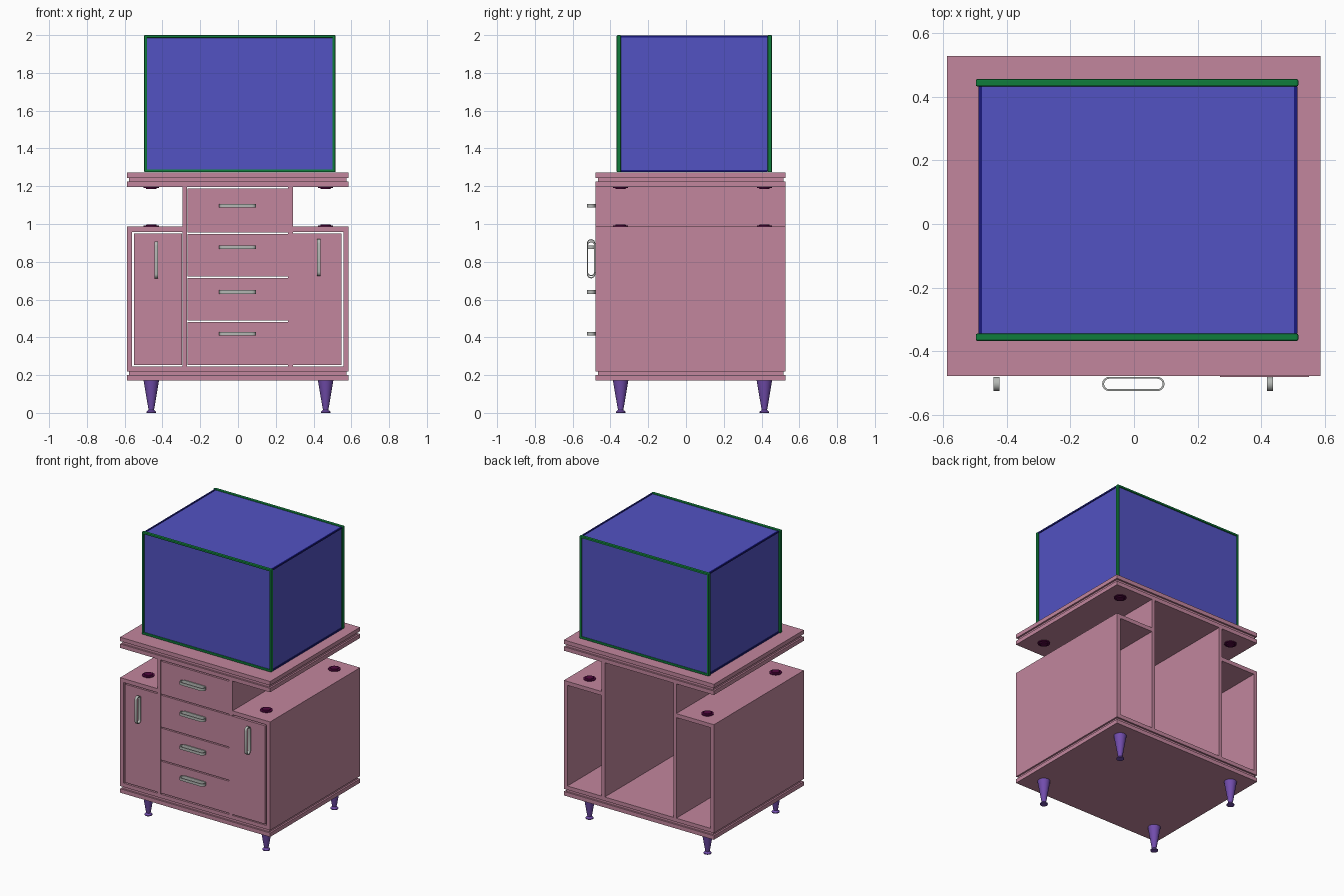
import bpy, bmesh, math
from mathutils import Matrix

cube = bpy.data.objects.get("Cube")
if cube:
    bpy.data.objects.remove(cube, do_unlink=True)


def material(name, r, g, b):
    m = bpy.data.materials.new(name)
    m.use_nodes = True
    m.diffuse_color = (r, g, b, 1)
    m.node_tree.nodes["Principled BSDF"].inputs["Base Color"].default_value = (r, g, b, 1)
    return m


PINK = material("pink_board", 0.54, 0.24, 0.34)
BLUE = material("blue_pane", 0.085, 0.085, 0.54)
NAVY = material("navy_edge", 0.01, 0.01, 0.2)
GREEN = material("green_frame", 0.005, 0.2, 0.045)
PURPLE = material("purple_leg", 0.17, 0.075, 0.42)
PLUM = material("plum_pad", 0.085, 0.002, 0.05)
GREY = material("grey_metal", 0.46, 0.48, 0.46)


def finish(name, bm, mat, smooth=False):
    bmesh.ops.recalc_face_normals(bm, faces=bm.faces)
    me = bpy.data.meshes.new(name)
    bm.to_mesh(me)
    bm.free()
    me.materials.append(mat)
    ob = bpy.data.objects.new(name, me)
    bpy.context.collection.objects.link(ob)
    if smooth:
        bpy.ops.object.select_all(action='DESELECT')
        ob.select_set(True)
        bpy.context.view_layer.objects.active = ob
        bpy.ops.object.shade_smooth_by_angle(angle=math.radians(35))
    return ob


def box(name, x, y, z, mat, bevel=0):
    """Box from (low, high) ranges."""
    bm = bmesh.new()
    bmesh.ops.create_cube(bm, size=1)
    for v in bm.verts:
        v.co = [r[0] if c < 0 else r[1] for c, r in zip(v.co, (x, y, z))]
    if bevel:
        bmesh.ops.bevel(bm, geom=bm.edges[:], offset=bevel, segments=2,
                        profile=0.5, affect='EDGES')
    return finish(name, bm, mat)


def turned(name, profile, x, y, mat, sides=24):
    """Lathe a closed (radius, z) profile about a vertical axis."""
    bm = bmesh.new()
    rings = []
    for r, z in profile:
        rings.append([bm.verts.new((x + r * math.cos(a), y + r * math.sin(a), z))
                      for a in (2 * math.pi * i / sides for i in range(sides))])
    for lo, hi in zip(rings, rings[1:]):
        for i in range(sides):
            j = (i + 1) % sides
            bm.faces.new((lo[i], lo[j], hi[j], hi[i]))
    bm.faces.new(rings[0])
    bm.faces.new(rings[-1])
    return finish(name, bm, mat, True)


def handle(name, x, z, upright=False):
    """Flat band bent into a stadium-shaped loop, standing off the front."""
    length, depth, wall, width, steps = 0.196, 0.045, 0.006, 0.019, 8

    def loop(r, h):
        pts = []
        for side in (1, -1):
            for i in range(steps + 1):
                a = math.pi * (i / steps - 0.5)
                pts.append((side * (length / 2 - depth / 2 + r * math.cos(a)),
                            side * r * math.sin(a), h))
        return [bm.verts.new(p) for p in pts]

    bm = bmesh.new()
    ro, ri, h = depth / 2, depth / 2 - wall, width / 2
    loops = [loop(ro, -h), loop(ro, h), loop(ri, h), loop(ri, -h)]
    n = len(loops[0])
    for k in range(4):
        a, b = loops[k], loops[(k + 1) % 4]
        for i in range(n):
            j = (i + 1) % n
            bm.faces.new((a[i], a[j], b[j], b[i]))
    mat = Matrix.Translation((x, -0.5025, z))
    if upright:
        mat = mat @ Matrix.Rotation(math.pi / 2, 4, 'Y')
    bm.transform(mat)
    return finish(name, bm, GREY, True)


# Overall cabinet extents
X, Y = (-0.588, 0.586), (-0.478, 0.528)
XI, YI = (-0.576, 0.574), (-0.466, 0.516)

# Grooved plinth and grooved table top
box("plinth_lower", X, Y, (0.172, 0.2), PINK)
box("plinth_groove", XI, YI, (0.2, 0.219), PINK)
box("cabinet_floor", X, Y, (0.219, 0.246), PINK)
box("top_lower", X, Y, (1.196, 1.224), PINK)
box("top_groove", XI, YI, (1.224, 1.244), PINK)
box("top_upper", X, Y, (1.244, 1.272), PINK)

# Walls and dividers, open at the back
Z_LOW = (0.246, 0.986)
box("right_wall", (X[0], -0.56), Y, Z_LOW, PINK)
box("left_wall", (0.558, X[1]), Y, Z_LOW, PINK)
box("right_divider", (-0.294, -0.27), Y, (0.246, 1.196), PINK)
box("left_divider", (0.266, 0.292), Y, (0.246, 1.196), PINK)
box("right_shelf_top", (-0.56, -0.294), Y, (0.958, 0.986), PINK)
box("left_shelf_top", (0.292, 0.558), Y, (0.958, 0.986), PINK)

# Doors with narrow gaps round them
FRONT = (-0.477, -0.455)
box("right_door", (-0.55, -0.296), FRONT, (0.254, 0.949), PINK)
box("left_door", (0.27, 0.549), (-0.48, -0.455), (0.254, 0.949), PINK)
handle("right_door_handle", -0.432, 0.81, True)
handle("left_door_handle", 0.427, 0.822, True)

# Four drawer fronts and their handles
drawers = [(0.254, 0.48, 0.42), (0.488, 0.714, 0.64),
           (0.722, 0.947, 0.877), (0.955, 1.187, 1.096)]
for i, (lo, hi, hz) in enumerate(drawers, 1):
    box(f"drawer_front_{i}", (-0.268, 0.264), FRONT, (lo, hi), PINK)
    handle(f"drawer_handle_{i}", -0.002, hz)

# Legs, and pads on the side cabinets and beneath the top
leg = [(0.025, 0), (0.025, 0.006), (0.014, 0.016), (0.017, 0.03), (0.041, 0.172)]
pad = [(0.04, 0), (0.04, 0.005), (0.028, 0.006), (0.026, 0.012)]
for sx, x in (("right", -0.459), ("left", 0.464)):
    for sy, y in (("front", -0.346), ("back", 0.415)):
        turned(f"{sy}_{sx}_leg", leg, x, y, PURPLE)
        turned(f"{sy}_{sx}_lower_pad", [(r, 0.986 + z) for r, z in pad], x, y, PLUM)
        turned(f"{sy}_{sx}_upper_pad", [(r, 1.196 - z) for r, z in pad], x, y, PLUM)

# Tank body
TX, TZ = (-0.497, 0.516), (1.274, 2.0)
box("tank_panes", (-0.483, 0.508), (-0.357, 0.447), (1.278, 1.994), BLUE)

# Green frames at the tank front and back
for name, y in (("front", (-0.367, -0.344)), ("back", (0.432, 0.455))):
    for side, z in (("lower", (TZ[0], TZ[0] + 0.015)), ("upper", (TZ[1] - 0.015, TZ[1]))):
        box(f"{name}_{side}_rail", TX, y, z, GREEN, 0.005)
    for side, x in (("right", (TX[0], TX[0] + 0.016)), ("left", (TX[1] - 0.016, TX[1]))):
        box(f"{name}_{side}_post", x, y, TZ, GREEN, 0.005)

# Dark edge strips joining the frames
for side, x in (("right", (-0.488, -0.477)), ("left", (0.502, 0.513))):
    for level, z in (("lower", (1.275, 1.286)), ("upper", (1.987, 1.998))):
        box(f"{side}_{level}_edge_strip", x, (-0.344, 0.432), z, NAVY)
